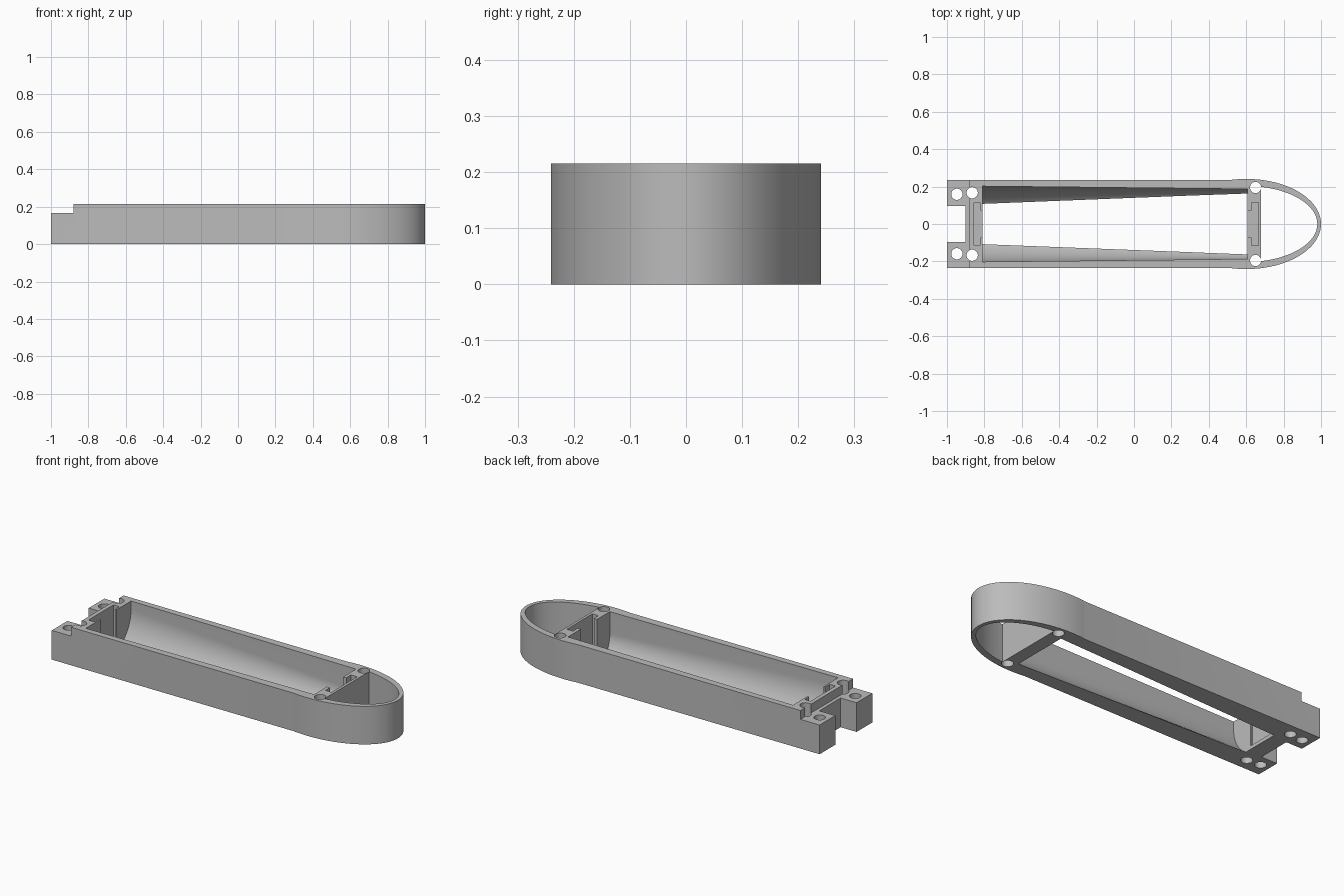
import bpy, bmesh, math

cube = bpy.data.objects.get("Cube")
if cube:
    bpy.data.objects.remove(cube, do_unlink=True)

HEIGHT = 0.215
grey = bpy.data.materials.new("light grey plastic")
grey.use_nodes = True
grey.diffuse_color = (0.5, 0.5, 0.5, 1)
grey.node_tree.nodes["Principled BSDF"].inputs["Base Color"].default_value = (0.5, 0.5, 0.5, 1)


def loft(name, first, second):
    """Solid between two matching rings of points."""
    bm = bmesh.new()
    a = [bm.verts.new(p) for p in first]
    b = [bm.verts.new(p) for p in second]
    bm.faces.new(a)
    bm.faces.new(b)
    for i in range(len(a)):
        j = (i + 1) % len(a)
        bm.faces.new((a[i], a[j], b[j], b[i]))
    bmesh.ops.recalc_face_normals(bm, faces=bm.faces)
    mesh = bpy.data.meshes.new(name)
    bm.to_mesh(mesh)
    bm.free()
    mesh.materials.append(grey)
    obj = bpy.data.objects.new(name, mesh)
    bpy.context.collection.objects.link(obj)
    return obj


def prism(name, outline, z0, z1):
    return loft(name, [(x, y, z0) for x, y in outline], [(x, y, z1) for x, y in outline])


def block(name, x0, x1, half, z0, z1):
    return prism(name, [(x0, -half), (x1, -half), (x1, half), (x0, half)], z0, z1)


def oval(cx, cy, rx, ry, start=-math.pi, end=math.pi, n=32):
    return [(cx + rx * math.cos(start + (end - start) * i / n),
             cy + ry * math.sin(start + (end - start) * i / n)) for i in range(n)]


def trough_ring(x, radius, floor_half):
    """U section with round flanks, truncated by the open floor."""
    centre = math.sqrt(radius ** 2 - floor_half ** 2)
    low = -math.asin(centre / radius) - 0.03
    arc = [(radius * math.cos(low * i / 16), centre + radius * math.sin(low * i / 16))
           for i in range(17)]
    side = [(radius, HEIGHT + 0.05)] + arc
    return [(x, y, z) for y, z in side] + [(x, -y, z) for y, z in reversed(side)]


def apply_boolean(body, tool, operation):
    mod = body.modifiers.new(tool.name, "BOOLEAN")
    mod.operation = operation
    mod.solver = "EXACT"
    mod.object = tool
    bpy.context.view_layer.objects.active = body
    bpy.ops.object.modifier_apply(modifier=mod.name)
    bpy.data.objects.remove(tool, do_unlink=True)


# Long body with an elliptical nose
body = block("housing_body", -1, 0.6, 0.235, 0, HEIGHT)
apply_boolean(body, prism("nose", oval(0.6, 0, 0.4, 0.241, n=96), 0, HEIGHT), "UNION")

# Tapered trough and open nose chamber
cutters = [loft("trough", trough_ring(-0.81, 0.202, 0.108), trough_ring(0.607, 0.187, 0.163))]
edge = math.acos(0.08 / 0.38)
nose_arc = oval(0.6, 0, 0.38, 0.203, -edge, edge, 64)
nose_arc.append((0.68, 0.203 * math.sin(edge)))
cutters.append(prism("nose_chamber", nose_arc, -0.1, 0.4))

# Rear step and mounting notch
cutters.append(block("rear_step", -1.1, -0.88, 0.4, 0.165, 0.4))
cutters.append(block("rear_notch", -1.1, -0.9, 0.095, -0.1, 0.4))

# Board slots in both end walls, each with a narrower mouth to the trough
cutters.append(block("rear_slot", -0.857, -0.82, 0.112, 0.02, 0.4))
cutters.append(block("rear_slot_mouth", -0.83, -0.8, 0.072, 0.02, 0.4))
cutters.append(block("front_slot", 0.627, 0.665, 0.114, 0.02, 0.4))
cutters.append(block("front_slot_mouth", 0.59, 0.64, 0.072, 0.02, 0.4))

# Screw holes
for side in (-1, 1):
    for x, y in ((-0.947, 0.159), (-0.865, 0.167), (0.65, 0.195)):
        cutters.append(prism("screw_hole", oval(x, side * y, 0.03, 0.03), -0.1, 0.4))

for cutter in cutters:
    apply_boolean(body, cutter, "DIFFERENCE")

bpy.ops.object.select_all(action="DESELECT")
body.select_set(True)
bpy.context.view_layer.objects.active = body
bpy.ops.object.shade_smooth_by_angle(angle=math.radians(25))
